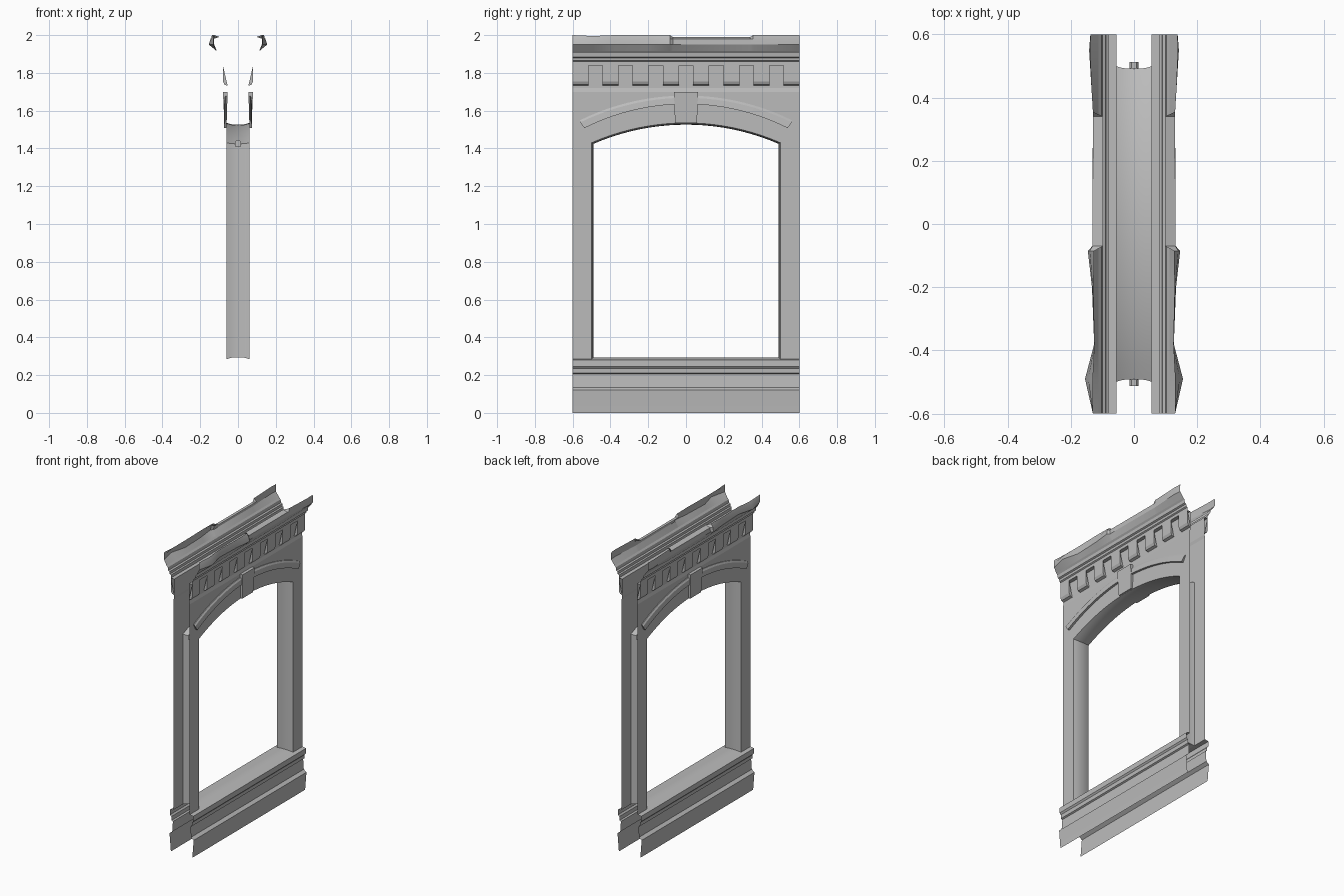
import bpy
import math

cube = bpy.data.objects.get("Cube")
if cube:
    bpy.data.objects.remove(cube, do_unlink=True)

STONE = (0.5, 0.5, 0.5, 1)
stone = bpy.data.materials.new("grey stone")
stone.use_nodes = True
stone.diffuse_color = STONE
stone.node_tree.nodes["Principled BSDF"].inputs["Base Color"].default_value = STONE

WALL, BACK = 0.06, 0.055      # wall plane and the recess behind the teeth
HALF, JAMB = 0.6, 0.5         # half widths of the panel and the opening
SILL, SPRING, CROWN = 0.285, 1.43, 1.535
RADIUS = (JAMB ** 2 + (CROWN - SPRING) ** 2) / (2 * (CROWN - SPRING))
ARCH_STEPS = 20


def add_grid(name, rows, caps=False, mirror=True, loop=False):
    """Skin rows of points; optional end caps and mirroring across the wall."""
    n = len(rows[0])
    verts = [p for row in rows for p in row]
    faces = []
    for i in range(len(rows) if loop else len(rows) - 1):
        k = (i + 1) % len(rows)
        for j in range(n - 1):
            faces.append((i * n + j, i * n + j + 1, k * n + j + 1, k * n + j))
    if caps:
        last = len(rows) - 1
        faces.append([i * n for i in range(last + 1)])
        faces.append([i * n + n - 1 for i in range(last, -1, -1)])
    mesh = bpy.data.meshes.new(name)
    mesh.from_pydata(verts, [], faces)
    mesh.materials.append(stone)
    mesh.update()
    obj = bpy.data.objects.new(name, mesh)
    bpy.context.collection.objects.link(obj)
    if mirror:
        mod = obj.modifiers.new("both_faces", "MIRROR")
        mod.use_mirror_merge = False
    return obj


def run(name, profile, y0=-HALF, y1=HALF, caps=False):
    """Run an (x, z) profile, listed from the bottom up, along y."""
    return add_grid(name, [[(x, y0, z), (x, y1, z)] for x, z in profile], caps)


def arch(y, radius=RADIUS, top=CROWN):
    return top - radius + math.sqrt(radius ** 2 - y ** 2)


def spread(a, b, steps):
    return [a + (b - a) * i / steps for i in range(steps + 1)]


# Plinth and sill moulding
run("plinth_and_sill", [
    (0.08, 0), (0.083, 0.04), (0.09, 0.12), (0.07, 0.135), (0.065, 0.205),
    (0.075, 0.21), (0.077, 0.235), (0.086, 0.245), (0.086, 0.28), (WALL, SILL)])

# Wall beside and above the opening
for side, y0 in (("right", -HALF), ("left", JAMB)):
    run("wall_pier_" + side, [(WALL, SILL), (WALL, 1.70)], y0, y0 + HALF - JAMB)
ys = spread(-JAMB, JAMB, ARCH_STEPS)
add_grid("wall_spandrel", [[(WALL, y, arch(y)) for y in ys],
                           [(WALL, y, 1.70) for y in ys]])


# Lining of the opening, swelling slightly in the middle
def opening(inset):
    half = JAMB - inset
    curve = [(y, arch(y, RADIUS - inset, CROWN - inset))
             for y in spread(half, -half, ARCH_STEPS)]
    return [(-half, SILL + inset), (half, SILL + inset)] + curve


columns = []
for x, inset in ((-WALL, 0), (-0.035, 0.007), (0, 0.009), (0.035, 0.007), (WALL, 0)):
    columns.append([(x, y, z) for y, z in opening(inset)])
add_grid("opening_lining", list(zip(*columns)), mirror=False, loop=True)

# Small pegs behind the lining at the springing line
for name, y0, y1 in (("peg_right", -0.512, -0.492), ("peg_left", 0.492, 0.512)):
    profile = [(-0.015, 1.41), (0.015, 1.41), (0.015, 1.435),
               (0.008, 1.445), (-0.008, 1.445), (-0.015, 1.435), (-0.015, 1.41)]
    add_grid(name, [[(x, y0, z), (x, y1, z)] for x, z in profile], True, False)

# Curved hood, one band on either side of the keystone
for name, a, b in (("hood_right", -0.56, -0.06), ("hood_left", 0.06, 0.56)):
    rows = [[], [], [], [], []]
    for y in spread(a, b, 10):
        top = arch(y, 1.27, 1.68)
        inner = y * 0.96
        low = arch(inner, 1.2, 1.635)
        for row, point in zip(rows, (
                (WALL, inner, low), (0.075, inner, low), (0.072, y, top - 0.012),
                (0.065, y, top), (WALL, y, top))):
            row.append(point)
    add_grid(name, rows, caps=True)

# Keystone
add_grid("keystone", [[(x, -w, z), (x, w, z)] for x, w, z in (
    (WALL, 0.058, 1.535), (0.072, 0.058, 1.535), (0.08, 0.064, 1.70),
    (BACK, 0.064, 1.70))], caps=True)

# Recessed frieze and stepped moulding under the crown
run("frieze_moulding", [
    (WALL, 1.70), (BACK, 1.72), (BACK, 1.84), (0.08, 1.84), (0.08, 1.86),
    (0.088, 1.865), (0.09, 1.88), (0.1, 1.885), (0.103, 1.905), (0.112, 1.915)])

# Hanging teeth with evenly spaced gaps
PITCH, GAP = 0.16, 0.075
edges = [-HALF]
for i in range(-3, 4):
    edges += [i * PITCH - GAP / 2, i * PITCH + GAP / 2]
edges.append(HALF)
for i, (y0, y1) in enumerate(zip(edges[::2], edges[1::2])):
    run("tooth_%d" % (i + 1), [(BACK, 1.732), (0.072, 1.738), (0.08, 1.755),
                               (0.08, 1.84)], y0, y1, caps=True)

# Worn crown: each station gives y, belly, upper belly, lip x and lip height
stations = [
    (-0.6, 0.13, 0.13, 0.13, 2.0), (-0.49, 0.155, 0.145, 0.13, 1.995),
    (-0.38, 0.126, 0.126, 0.124, 2.0), (-0.2, 0.133, 0.131, 0.128, 2.0),
    (-0.085, 0.146, 0.14, 0.126, 2.0), (-0.07, 0.132, 0.131, 0.098, 1.99),
    (0.34, 0.13, 0.13, 0.098, 1.99), (0.355, 0.13, 0.13, 0.13, 2.0),
    (0.55, 0.142, 0.142, 0.138, 2.0), (0.6, 0.138, 0.138, 0.136, 2.0)]
sections = [[(0.112, y, 1.915), (belly, y, 1.95), (upper, y, 1.98), (lip, y, top)]
            for y, belly, upper, lip, top in stations]
crown = add_grid("crown_moulding", list(zip(*sections)))

# Soften only the shallow curves
for name in ("crown_moulding", "opening_lining"):
    bpy.ops.object.select_all(action="DESELECT")
    obj = bpy.data.objects[name]
    obj.select_set(True)
    bpy.context.view_layer.objects.active = obj
    bpy.ops.object.shade_smooth_by_angle(angle=math.radians(25))
